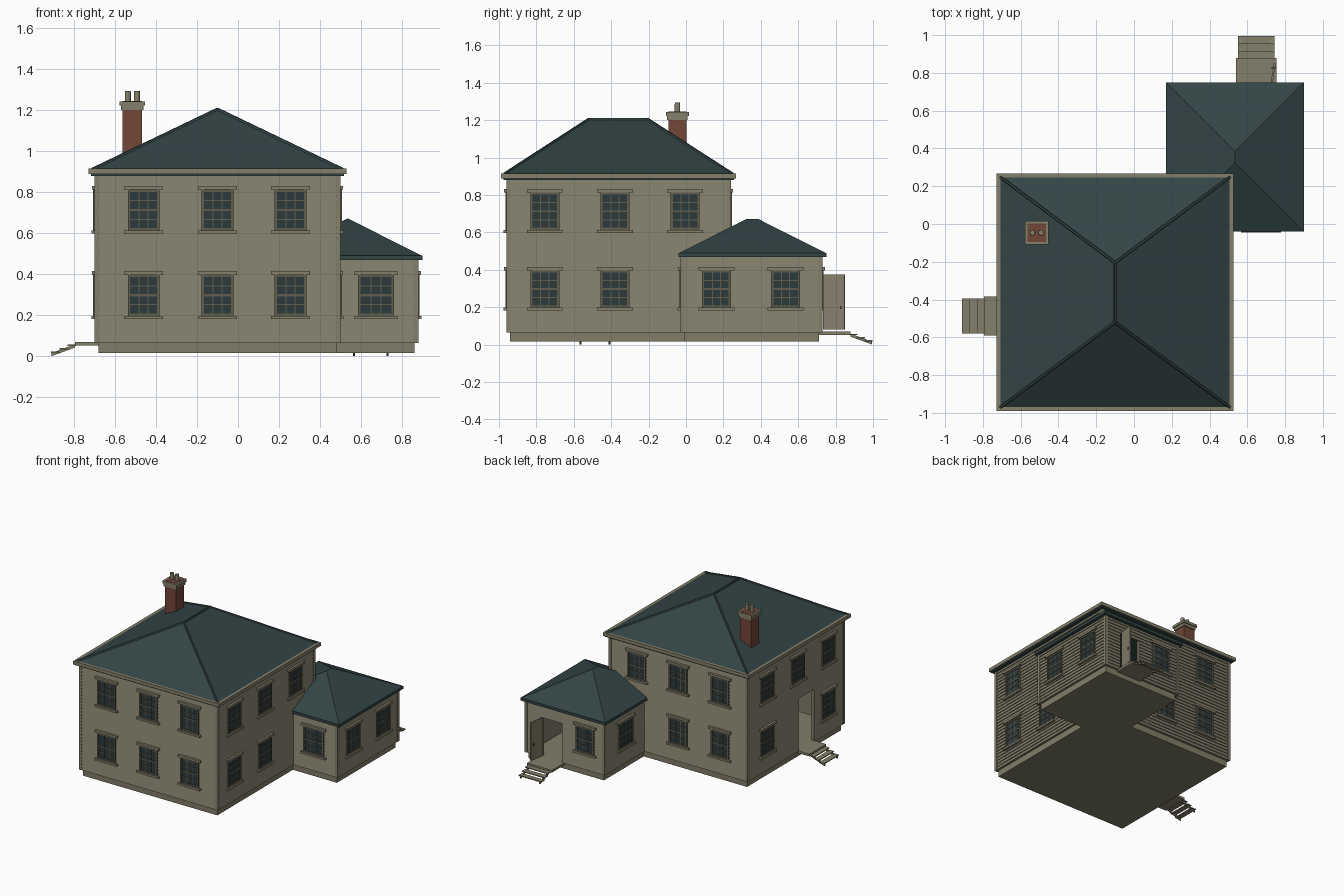
import bpy, bmesh, math
from mathutils import Vector

if "Cube" in bpy.data.objects:
    bpy.data.objects.remove(bpy.data.objects["Cube"])

COL = {
    "tan_siding": (0.22, 0.205, 0.14), "tan_trim": (0.235, 0.215, 0.145),
    "dark_teal_roof": (0.033, 0.058, 0.060), "window_glass": (0.025, 0.042, 0.047),
    "window_bars": (0.12, 0.11, 0.075), "red_brick": (0.17, 0.062, 0.04),
    "dark_metal": (0.03, 0.03, 0.025),
}
MAT = {}
for n, c in COL.items():
    MAT[n] = bpy.data.materials.new(n)
    MAT[n].diffuse_color = (*c, 1)

PARTS = {}


def part(name, mat):
    if name not in PARTS:
        PARTS[name] = (bmesh.new(), mat)
    return PARTS[name][0]


def solid(bm, pts):
    """Six-sided solid from four bottom and four top points."""
    v = [bm.verts.new(p) for p in pts]
    for f in ((3, 2, 1, 0), (4, 5, 6, 7), (0, 1, 5, 4), (1, 2, 6, 5), (2, 3, 7, 6), (3, 0, 4, 7)):
        bm.faces.new([v[i] for i in f])


def box(bm, x0, x1, y0, y1, z0, z1):
    solid(bm, [(x, y, z) for z in (z0, z1) for x, y in ((x0, y0), (x1, y0), (x1, y1), (x0, y1))])


class Wall:
    """Wall plane: u runs along the wall, n points outward."""

    def __init__(self, axis, plane, sign):
        self.axis, self.plane, self.sign = axis, plane, sign

    def at(self, u, n, z):
        d = self.plane + self.sign * n
        return (d, u, z) if self.axis == "x" else (u, d, z)

    def box(self, bm, u0, u1, n0, n1, z0, z1):
        solid(bm, [self.at(u, n, z) for z in (z0, z1)
                   for u, n in ((u0, n0), (u1, n0), (u1, n1), (u0, n1))])

    def siding(self, name, u0, u1, z0, z1, hole=None):
        """Wall core and overlapping boards, with an optional doorway (u0, u1, top)."""
        core, boards = part(name + "_walls", "tan_siding"), part(name + "_clapboards", "tan_siding")
        if hole:
            self.box(core, u0, hole[0], -0.02, 0, z0, z1)
            self.box(core, hole[1], u1, -0.02, 0, z0, z1)
            self.box(core, hole[0], hole[1], -0.02, 0, hole[2], z1)
        else:
            self.box(core, u0, u1, -0.02, 0, z0, z1)
        rows = round((z1 - z0) / 0.026)
        h = (z1 - z0) / rows
        for i in range(rows):
            a, b = z0 + i * h, z0 + (i + 1) * h
            spans = [(u0, u1)]
            if hole and (a + b) / 2 < hole[2]:
                spans = [(u0, hole[0]), (hole[1], u1)]
            for s, e in spans:
                solid(boards, [self.at(u, n, a) for u, n in ((s, 0), (e, 0), (e, .008), (s, .008))] +
                      [self.at(u, n, b) for u, n in ((s, 0), (e, 0), (e, .002), (s, .002))])

    def window(self, u, z, w=0.155):
        """Sash window with its sill at height z."""
        glass, bars = part("window_glass", "window_glass"), part("window_bars", "window_bars")
        trim = part("window_lintels_and_sills", "tan_trim")
        h, t = 0.2, w / 2
        self.box(glass, u - t, u + t, 0, .0095, z, z + h)
        for s in (-1, 1):
            c = u + s * (t - .006)
            self.box(bars, c - .006, c + .006, 0, .016, z, z + h)
            c = u + s * w / 7
            self.box(bars, c - .0025, c + .0025, 0, .012, z, z + h)
        for f, r in ((.03, .006), (.97, .006), (.5, .005), (.27, .0025), (.73, .0025)):
            self.box(bars, u - t, u + t, 0, .014, z + f * h - r, z + f * h + r)
        self.box(trim, u - t - .018, u + t + .018, 0, .022, z + h, z + h + .018)
        self.box(trim, u - t - .018, u + t + .018, 0, .025, z - .016, z)

    def porch(self, name, u0, u1, n0):
        """Landing and three open treads on sloping stringers."""
        bm = part(name, "tan_trim")
        self.box(bm, u0, u1, -0.02, n0, .052, .07)
        a, b = u0 + .01, u1 - .01
        for i in range(3):
            n = n0 + .04 * i
            self.box(bm, a, b, n - .004, n + .036, .05 - .017 * i, .057 - .017 * i)
        st = part(name + "_stringers", "tan_trim")
        for c in (a + .015, b - .015):
            lo = [self.at(c + d, n, z) for d in (-.005, .005) for n, z in ((n0, .042), (n0 + .115, 0))]
            hi = [self.at(c + d, n, z) for d in (-.005, .005) for n, z in ((n0, .058), (n0 + .115, .015))]
            solid(st, [lo[0], lo[1], lo[3], lo[2], hi[0], hi[1], hi[3], hi[2]])


def hip_roof(name, x0, x1, y0, y1, z, top, ya, yb, cap):
    bm = part(name, "dark_teal_roof")
    xm = (x0 + x1) / 2
    base = [(x0, y0, z), (x1, y0, z), (x1, y1, z), (x0, y1, z)]
    v = [bm.verts.new(p) for p in base + [(xm, ya, top), (xm, yb, top)]]
    for f in ((3, 2, 1, 0), (0, 1, 4), (1, 2, 5, 4), (2, 3, 5), (3, 0, 4, 5)):
        bm.faces.new([v[i] for i in f])
    if cap:  # raised strips on the ridge and hips
        cb = part(name + "_ridge_caps", "dark_teal_roof")
        A, B = Vector((xm, ya, top)), Vector((xm, yb, top))
        for p, q in [(A, B)] + [(Vector(b), A if i < 2 else B) for i, b in enumerate(base)]:
            d = (q - p).normalized()
            side = d.cross(Vector((0, 0, 1))).normalized() * .009
            up = side.cross(d).normalized() * .006
            solid(cb, [p - side - up, p + side - up, q + side - up, q - side - up,
                       p - side * .5 + up, p + side * .5 + up, q + side * .5 + up, q - side * .5 + up])


# Wall planes
front, back = Wall("y", -.95, -1), Wall("y", .23, 1)
left, right = Wall("x", -.69, -1), Wall("x", .49, 1)
wfront, wback = Wall("y", -.02, -1), Wall("y", .72, 1)
wleft, wright = Wall("x", .20, -1), Wall("x", .87, 1)

# Foundations
box(part("house_foundation", "tan_siding"), -.68, .48, -.94, .22, .015, .068)
box(part("wing_foundation", "tan_siding"), .21, .86, -.01, .71, .015, .067)

# Walls with doorways on the left of the house and the back of the wing
front.siding("house", -.69, .49, .065, .885)
back.siding("house", -.69, .49, .065, .885)
right.siding("house", -.95, .23, .065, .885)
left.siding("house", -.95, .23, .065, .885, (-.585, -.395, .48))
wfront.siding("wing", .49, .87, .065, .475)
wback.siding("wing", .20, .87, .065, .475, (.56, .735, .38))
wleft.siding("wing", .23, .72, .065, .475)
wright.siding("wing", -.02, .72, .065, .475)

# Corner boards
cb = part("corner_boards", "tan_trim")
for xs, ys, top in (((-.69, .49), (-.95, .23), .885), ((.20, .87), (-.02, .72), .475)):
    for x, sx in zip(xs, (-1, 1)):
        for y, sy in zip(ys, (-1, 1)):
            a, b = sorted((x - sx * .012, x + sx * .01))
            c, d = sorted((y - sy * .012, y + sy * .01))
            box(cb, a, b, c, d, .065, top)

# Windows
for u in (-.46, -.1, .256):
    front.window(u, .613)
    front.window(u, .197)
    back.window(u, .613)
    if u < .2:
        back.window(u, .197)
for u in (-.755, -.38, -.005):
    right.window(u, .613)
    left.window(u, .613)
for u in (-.755, -.38):
    right.window(u, .197)
for u in (-.755, -.005):
    left.window(u, .197)
wfront.window(.673, .197, .175)
wback.window(.36, .197)
wleft.window(.47, .197, .175)
wright.window(.163, .197)
wright.window(.532, .197)

# Porches
left.porch("side_porch_steps", -.59, -.385, .105)
wback.porch("back_porch_steps", .54, .755, .16)

# Open door leaf with handle
leaf = part("open_door", "tan_trim")
solid(leaf, [(x, y, z) for z in (.08, .375)
             for x, y in ((.722, .735), (.732, .733), (.750, .848), (.740, .85))])
box(part("door_handle", "dark_metal"), .728, .752, .824, .832, .19, .205)

# Roofs with eaves
box(part("house_eave_underside", "dark_teal_roof"), -.717, .517, -.977, .257, .879, .889)
box(part("house_gutter", "tan_trim"), -.728, .528, -.99, .268, .888, .914)
hip_roof("house_roof", -.71, .51, -.972, .25, .912, 1.205, -.52, -.205, True)
box(part("wing_eave", "dark_teal_roof"), .17, .90, -.04, .75, .468, .49)
hip_roof("wing_roof", .17, .90, -.04, .75, .488, .672, .325, .385, False)

# Chimney
cx, cy = -.515, -.046
for name, mat, r, z0, z1 in (("chimney_stack", "red_brick", .048, .9, 1.203),
                             ("chimney_collar", "tan_trim", .055, 1.2, 1.222),
                             ("chimney_cap", "tan_trim", .062, 1.222, 1.243),
                             ("chimney_top", "red_brick", .048, 1.24, 1.245)):
    box(part(name, mat), cx - r, cx + r, cy - r, cy + r, z0, z1)
pots = part("chimney_pots", "tan_trim")
for dx in (-.022, .022):
    r = bmesh.ops.create_cone(pots, cap_ends=True, segments=16, radius1=.015, radius2=.014, depth=.05)
    bmesh.ops.translate(pots, verts=r["verts"], vec=(cx + dx, cy, 1.268))

# Make the objects
for name, (bm, mat) in PARTS.items():
    bmesh.ops.recalc_face_normals(bm, faces=bm.faces[:])
    me = bpy.data.meshes.new(name)
    bm.to_mesh(me)
    bm.free()
    me.materials.append(MAT[mat])
    bpy.context.collection.objects.link(bpy.data.objects.new(name, me))

for m in bpy.data.materials:
    if m.users and not m.is_grease_pencil:
        m.use_nodes = True
        m.node_tree.nodes["Principled BSDF"].inputs["Base Color"].default_value = m.diffuse_color
